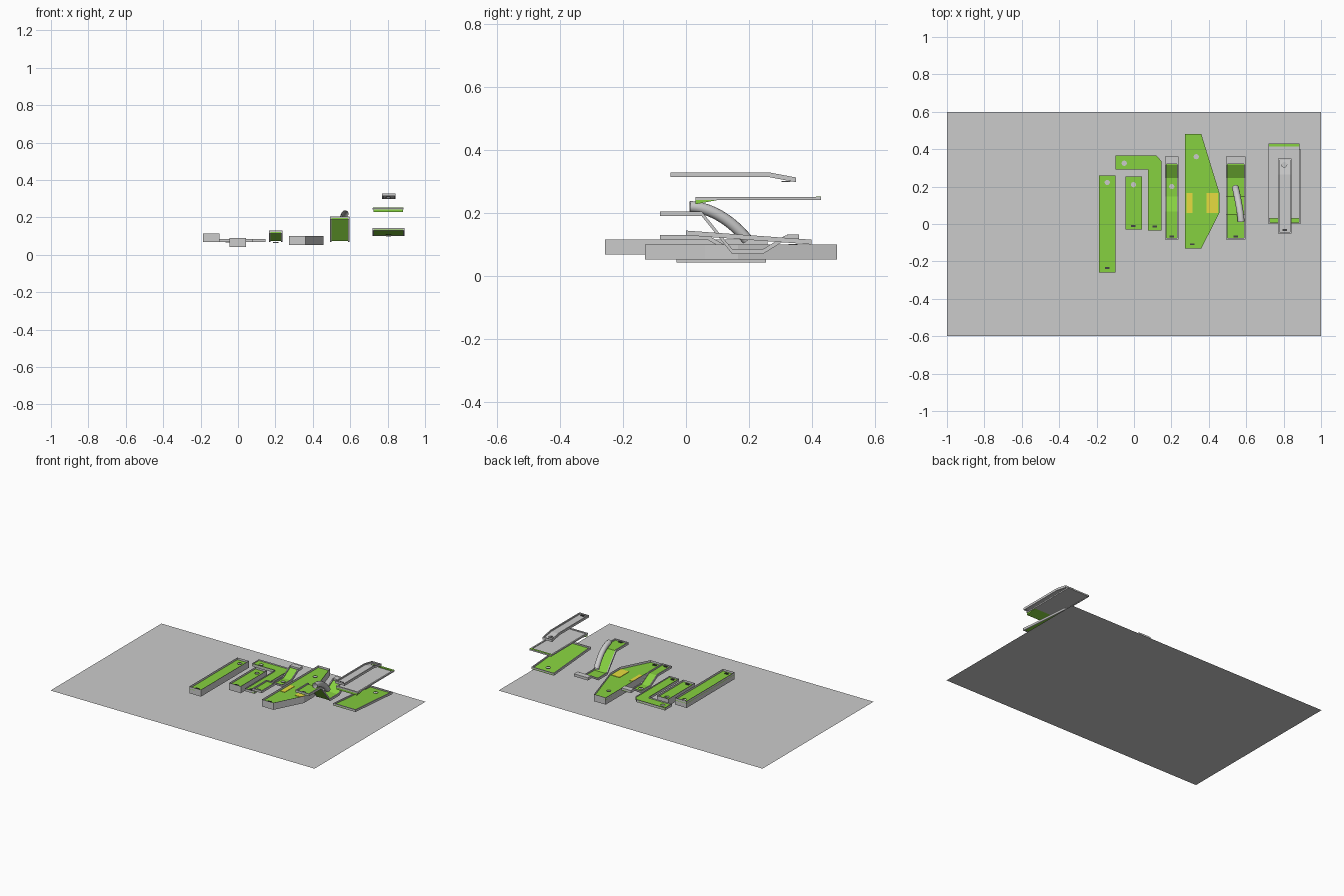
import bpy, bmesh, math

if "Cube" in bpy.data.objects:
    bpy.data.objects.remove(bpy.data.objects["Cube"])


def material(name, rgb):
    m = bpy.data.materials.new(name)
    m.diffuse_color = (*rgb, 1)
    m.use_nodes = True
    m.node_tree.nodes["Principled BSDF"].inputs["Base Color"].default_value = m.diffuse_color
    return m


GREEN = material("turf_green", (0.24, 0.64, 0.05))
YELLOW = material("patch_yellow", (0.8, 0.72, 0.05))
DARK = material("tee_dark", (0.06, 0.06, 0.06))


def finish(name, bm, mat=None):
    bmesh.ops.recalc_face_normals(bm, faces=bm.faces)
    me = bpy.data.meshes.new(name)
    bm.to_mesh(me)
    bm.free()
    ob = bpy.data.objects.new(name, me)
    bpy.context.collection.objects.link(ob)
    if mat:
        me.materials.append(mat)
    return ob


def extrude(bm, faces, vec):
    r = bmesh.ops.extrude_face_region(bm, geom=faces)
    vs = [g for g in r["geom"] if isinstance(g, bmesh.types.BMVert)]
    bmesh.ops.translate(bm, verts=vs, vec=vec)


def prism(name, pts, vec, mat=None):
    bm = bmesh.new()
    f = bm.faces.new([bm.verts.new(p) for p in pts])
    extrude(bm, [f], vec)
    return finish(name, bm, mat)


def box(name, x0, x1, y0, y1, z0, z1, mat=None):
    return prism(name, [(x0, y0, z0), (x1, y0, z0), (x1, y1, z0), (x0, y1, z0)],
                 (0, 0, z1 - z0), mat)


def cylinder(name, x, y, z0, z1, r):
    bm = bmesh.new()
    f = bm.faces.new([bm.verts.new((x + r * math.cos(i * math.tau / 24),
                                    y + r * math.sin(i * math.tau / 24), z0)) for i in range(24)])
    extrude(bm, [f], (0, 0, z1 - z0))
    return finish(name, bm)


def hole(floor, x, y, z, r=0.014):
    # cup cut through the floor with a grey bottom
    cut = cylinder(floor.name + "_cutter", x, y, z - 0.03, z + 0.03, r)
    cut.hide_render = True
    cut.display_type = 'WIRE'
    m = floor.modifiers.new("cup", 'BOOLEAN')
    m.operation = 'DIFFERENCE'
    m.object = cut
    cylinder(floor.name + "_cup", x, y, z - 0.012, z - 0.008, r)


def tee(name, x, y, z):
    box(name + "_tee", x - 0.012, x + 0.012, y, y + 0.01, z - 0.002, z + 0.006, DARK)


def flat_lane(name, outline, z0, z1, floor_z, cup, tee_at, rim=0.008):
    # border wall around a flat outline
    bm = bmesh.new()
    f = bm.faces.new([bm.verts.new((x, y, z0)) for x, y in outline])
    bmesh.ops.inset_region(bm, faces=[f], thickness=rim, use_boundary=True, use_even_offset=True)
    inner = [(v.co.x, v.co.y, floor_z - 0.003) for v in f.verts]
    bmesh.ops.delete(bm, geom=[f], context='FACES_ONLY')
    extrude(bm, list(bm.faces), (0, 0, z1 - z0))
    finish(name + "_border", bm)
    # turf
    turf = prism(name + "_turf", inner, (0, 0, 0.003), GREEN)
    hole(turf, *cup, floor_z)
    tee(name, *tee_at, floor_z)


def ribbon(name, prof, x0, x1, d0, d1, mat=None):
    pts = [(x0, y, z + d0) for y, z in prof] + [(x0, y, z + d1) for y, z in reversed(prof)]
    return prism(name, pts, (x1 - x0, 0, 0), mat)


def ramp_lane(name, prof, x0, x1, mat, rim=0.007, up=0.009, down=0.006):
    # side rails, end rails and floor following a side profile
    floor = ribbon(name + "_floor", prof, x0 + rim, x1 - rim, -0.003, 0, mat)
    ribbon(name + "_left_rail", prof, x0, x0 + rim, -down, up)
    ribbon(name + "_right_rail", prof, x1 - rim, x1, -down, up)
    for tag, (y, z), s in (("front", prof[0], rim), ("back", prof[-1], -rim)):
        box(f"{name}_{tag}_rail", x0, x1, min(y, y + s), max(y, y + s), z - down, z + up)
    return floor


def rect(x0, x1, y0, y1):
    return [(x0, y0), (x1, y0), (x1, y1), (x0, y1)]


# ground sheet
g = bmesh.new()
g.faces.new([g.verts.new((x, y, 0)) for x, y in rect(-1, 1, -0.6, 0.6)])
finish("ground_sheet", g)

# flat lanes: long, short, corner and wide
flat_lane("long_lane", rect(-0.187, -0.1, -0.258, 0.26), 0.068, 0.115, 0.1,
          (-0.143, 0.222), (-0.143, -0.24))
flat_lane("short_lane", rect(-0.046, 0.042, -0.03, 0.255), 0.042, 0.09, 0.076,
          (-0.003, 0.21), (-0.003, -0.015))
flat_lane("corner_lane", [(0.075, -0.034), (0.148, -0.034), (0.148, 0.335), (0.118, 0.367),
                          (-0.098, 0.367), (-0.098, 0.292), (0.075, 0.292)],
          0.068, 0.086, 0.077, (-0.052, 0.325), (0.111, -0.018))
flat_lane("wide_lane", [(0.272, -0.13), (0.36, -0.13), (0.457, 0.06), (0.457, 0.165),
                        (0.36, 0.48), (0.272, 0.48)],
          0.052, 0.1, 0.085, (0.333, 0.36), (0.312, -0.113))
for side, xa, xb in (("left", 0.281, 0.312), ("right", 0.388, 0.448)):
    box("yellow_patch_" + side, xa, xb, 0.06, 0.165, 0.084, 0.088, YELLOW)

# two dipped lanes with a raised grey end stop
for name, x0, x1, top, yk in (("low_dip_lane", 0.166, 0.238, 0.121, 0.068),
                              ("high_dip_lane", 0.492, 0.596, 0.196, 0.05)):
    prof = [(-0.083, top), (yk, top), (0.147, 0.076), (0.245, 0.076), (0.315, 0.119), (0.36, 0.119)]
    turf = ramp_lane(name, prof, x0, x1, GREEN)
    box(name + "_end_stop", x0, x1, 0.322, 0.36, 0.115, 0.131)
    tee(name, (x0 + x1) / 2, -0.072, top)
    if top < 0.15:
        hole(turf, (x0 + x1) / 2, 0.2, 0.076)

# curved tube over the high lane
cu = bpy.data.curves.new("curved_tube", 'CURVE')
cu.dimensions = '3D'
cu.bevel_depth = 0.018
cu.bevel_resolution = 4
sp = cu.splines.new('NURBS')
path = [(0.573, 0.012, 0.22), (0.568, 0.07, 0.218), (0.556, 0.135, 0.187), (0.542, 0.195, 0.115)]
sp.points.add(len(path) - 1)
for p, c in zip(sp.points, path):
    p.co = (*c, 1)
sp.use_endpoint_u = True
sp.order_u = 4
bpy.context.collection.objects.link(bpy.data.objects.new("curved_tube", cu))

# stacked group: sloped green lane at the bottom
low = ramp_lane("sloped_lane", [(0.0, 0.135), (0.40, 0.106)], 0.72, 0.89, GREEN)
hole(low, 0.805, 0.34, 0.11)

# middle grey plate with a green back strip and dipped front cheeks
ramp_lane("middle_plate", [(0.03, 0.246), (0.43, 0.246)], 0.72, 0.886, None, 0.01, 0.005, 0.004)
box("middle_plate_back_strip", 0.722, 0.884, 0.414, 0.429, 0.246, 0.252, GREEN)
prism("middle_plate_front_wedge", [(0.724, 0.03, 0.228), (0.724, 0.105, 0.242), (0.724, 0.03, 0.242)],
      (0.158, 0, 0), GREEN)

# top narrow grey chute bending down at the back
chute = ramp_lane("top_chute", [(-0.05, 0.32), (0.265, 0.32), (0.35, 0.304)], 0.77, 0.842, None)
hole(chute, 0.803, 0.318, 0.31)
tee("top_chute", 0.806, -0.038, 0.32)
